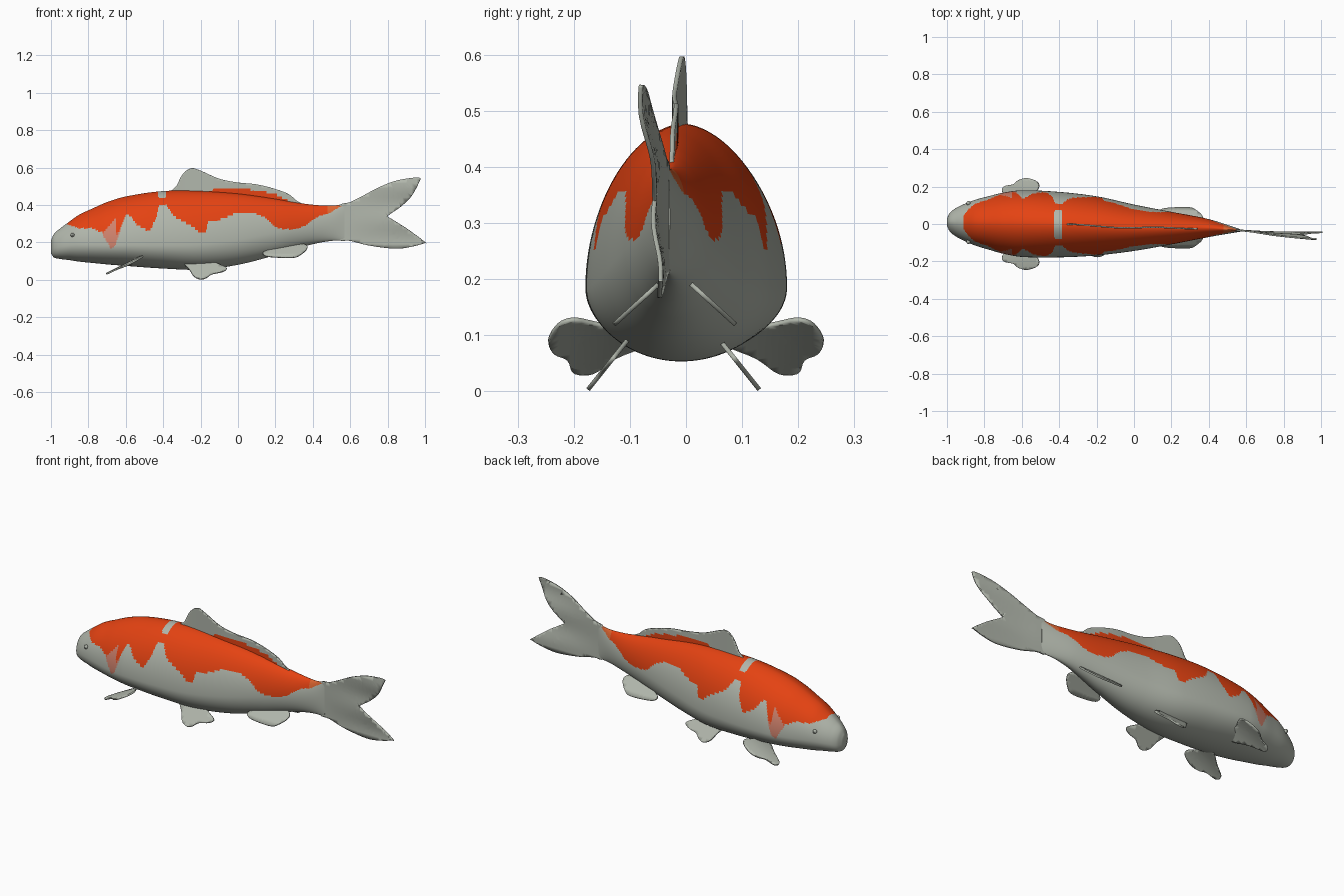
import bpy, bmesh, math
from mathutils import Vector

if "Cube" in bpy.data.objects:
    bpy.data.objects.remove(bpy.data.objects["Cube"])


def mat(name, rgb):
    m = bpy.data.materials.new(name)
    m.diffuse_color = (*rgb, 1)
    m.use_nodes = True
    m.node_tree.nodes["Principled BSDF"].inputs["Base Color"].default_value = m.diffuse_color
    return m


GREY = mat("pale grey", (0.44, 0.47, 0.41))
RED = mat("orange red", (0.78, 0.055, 0.006))
PINK = mat("faded pink", (0.62, 0.22, 0.15))
ORANGE = mat("light orange", (0.72, 0.13, 0.03))
DARK = mat("eye grey", (0.25, 0.27, 0.24))


def lerp(table, x, col=1):
    """Straight interpolation in a table sorted by its first column."""
    if x <= table[0][0]:
        return table[0][col]
    for a, b in zip(table, table[1:]):
        if x <= b[0]:
            return a[col] + (b[col] - a[col]) * (x - a[0]) / (b[0] - a[0])
    return table[-1][col]


def smooth(table, x, col=1):
    """Hermite interpolation in the same kind of table."""
    n = len(table)
    i = max(0, min(n - 2, sum(r[0] <= x for r in table) - 1))

    def slope(k):
        a, b = table[max(0, k - 1)], table[min(n - 1, k + 1)]
        return (b[col] - a[col]) / (b[0] - a[0])
    a, b = table[i], table[i + 1]
    h = b[0] - a[0]
    t = max(0, min(1, (x - a[0]) / h))
    return ((2*t**3 - 3*t*t + 1) * a[col] + (t**3 - 2*t*t + t) * h * slope(i)
            + (3*t*t - 2*t**3) * b[col] + (t**3 - t*t) * h * slope(i + 1))


# x, sideways bend of the spine
SPINE = [(-1, .01), (-.6, .002), (-.2, -.01), (0, -.02), (.2, -.022),
         (.4, -.022), (.55, -.033), (.7, -.048), (.85, -.058), (1, -.065)]
# x, top z, bottom z, half width, height fraction of widest point
BODY = [(-1, .21, .14, .02, .4), (-.985, .243, .12, .05, .4), (-.95, .275, .111, .077, .4),
        (-.9, .312, .105, .102, .38), (-.85, .347, .097, .122, .36), (-.78, .38, .09, .142, .33),
        (-.7, .415, .082, .163, .31), (-.6, .445, .074, .178, .3), (-.4, .474, .06, .175, .3),
        (-.2, .474, .054, .158, .32), (0, .46, .08, .124, .35), (.2, .432, .131, .087, .4),
        (.3, .415, .162, .068, .43), (.4, .401, .19, .048, .46), (.5, .396, .208, .024, .5),
        (.57, .405, .21, .006, .5)]
# x, lower edge of the red markings
EDGE = [(-.925, .33), (-.91, .295), (-.85, .275), (-.78, .275), (-.72, .25), (-.65, .24),
        (-.63, .27), (-.655, .33), (-.6, .35), (-.57, .34), (-.55, .30), (-.5, .27), (-.47, .265),
        (-.44, .32), (-.42, .40), (-.385, .405), (-.35, .35), (-.33, .33), (-.25, .29),
        (-.2, .25), (-.17, .26), (-.16, .31), (-.1, .32), (0, .36), (.08, .36), (.15, .33),
        (.2, .28), (.25, .268), (.32, .275), (.36, .29), (.4, .32), (.44, .345), (.48, .35),
        (.52, .375), (.555, .395)]
EDGE = sorted(EDGE)
PINK_EDGE = [(-.73, .25), (-.70, .2), (-.68, .165), (-.66, .18), (-.63, .26)]


def body_colour(x, z):
    if x < -.92 or x > .555:
        return 0
    if -.425 < x < -.385 and z > .44:          # pale break across the back
        return 0
    if z > lerp(EDGE, x):
        return 3 if x > .48 else 1
    if -.73 < x < -.63 and z > lerp(PINK_EDGE, x):
        return 2
    return 0


def finish(name, bm, mats):
    bmesh.ops.recalc_face_normals(bm, faces=bm.faces)
    me = bpy.data.meshes.new(name)
    bm.to_mesh(me)
    bm.free()
    for m in mats:
        me.materials.append(m)
    ob = bpy.data.objects.new(name, me)
    bpy.context.collection.objects.link(ob)
    bpy.context.view_layer.objects.active = ob
    ob.select_set(True)
    bpy.ops.object.shade_smooth_by_angle(angle=math.radians(50))
    ob.select_set(False)
    return ob


# Body: egg-shaped rings lofted along the bent spine
bm = bmesh.new()
SEG, RINGS = 112, 300
rings = []
for i in range(RINGS + 1):
    x = -1 + 1.57 * (i / RINGS) ** 1.1
    top, bot, hw, fr = (smooth(BODY, x, c) for c in (1, 2, 3, 4))
    mid, cy = bot + (top - bot) * fr, smooth(SPINE, x)
    ring = []
    for k in range(SEG):
        a = 2 * math.pi * k / SEG
        c, s = math.cos(a), math.sin(a)
        w = math.copysign(abs(c) ** (1.12 if s > 0 else 1), c)
        z = mid + s * ((top - mid) if s > 0 else (mid - bot))
        ring.append(bm.verts.new((x, cy + hw * w, z)))
    rings.append(ring)
for r0, r1 in zip(rings, rings[1:]):
    for k in range(SEG):
        j = (k + 1) % SEG
        f = bm.faces.new((r0[k], r0[j], r1[j], r1[k]))
        p = f.calc_center_median()
        f.material_index = body_colour(p.x, p.z)
bm.faces.new(rings[0])
bm.faces.new(rings[-1])
finish("body", bm, [GREY, RED, PINK, ORANGE])


def fin(name, outline, place, step, colour=None, thick=.008):
    """Rounded flat outline, sliced into a fine sheet, bent by place(u, v), thickened."""
    n, pts = len(outline), []
    for i in range(n):
        p0, p1, p2, p3 = (Vector(outline[(i + d) % n]) for d in (-1, 0, 1, 2))
        for t in (0, .25, .5, .75):
            pts.append(.5 * (2*p1 + (p2 - p0)*t + (2*p0 - 5*p1 + 4*p2 - p3)*t*t
                             + (3*p1 - p0 - 3*p2 + p3)*t**3))
    bm = bmesh.new()
    face = bm.faces.new([bm.verts.new((p.x, p.y, 0)) for p in pts])
    bmesh.ops.triangulate(bm, faces=[face])
    for axis in (0, 1):
        lo, hi = min(p[axis] for p in pts), max(p[axis] for p in pts)
        no = (1, 0, 0) if axis == 0 else (0, 1, 0)
        for k in range(1, int((hi - lo) / step) + 1):
            co = [0, 0, 0]
            co[axis] = lo + k * step
            bmesh.ops.bisect_plane(bm, geom=bm.verts[:] + bm.edges[:] + bm.faces[:],
                                   plane_co=co, plane_no=no, dist=1e-5)
    for f in bm.faces:
        p = f.calc_center_median()
        f.material_index = colour(p.x, p.y) if colour else 0
    for v in bm.verts:
        v.co = place(v.co.x, v.co.y)
    ob = finish(name, bm, [GREY, RED])
    mod = ob.modifiers.new("thickness", "SOLIDIFY")
    mod.thickness, mod.offset = thick, 0


# Dorsal fin, red along its rear base
FIN_RED = [(-.17, .46), (-.12, .492), (0, .488), (.1, .478), (.2, .455), (.28, .42)]
fin("dorsal_fin",
    [(-.36, .46), (-.33, .5), (-.295, .565), (-.25, .596), (-.2, .583), (-.1, .54), (0, .52),
     (.1, .51), (.2, .485), (.27, .458), (.31, .425), (.335, .405), (.2, .41), (0, .44), (-.2, .45)],
    lambda x, z: (x, smooth(SPINE, x) + .004 * math.sin(x * 14), z), .014,
    lambda x, z: int(-.17 < x < .28 and z < lerp(FIN_RED, x)))

# Forked tail fin
fin("tail_fin",
    [(.54, .395), (.6, .415), (.67, .45), (.75, .493), (.84, .528), (.92, .543), (.97, .545),
     (.972, .53), (.93, .45), (.87, .39), (.805, .345), (.81, .332), (.9, .275), (1, .202),
     (.995, .195), (.93, .177), (.84, .166), (.7, .183), (.6, .208), (.54, .215), (.53, .3)],
    lambda x, z: (x, smooth(SPINE, x) - .1 * (z - .36) * max(0, (x - .55) / .45)
                  + .004 * math.sin(z * 35) * max(0, x - .55) / .3, z), .025)

# Paired lower fins, mirrored across the spine
for side, word in ((-1, "near"), (1, "far")):
    fin("pectoral_fin_" + word,
        [(-.57, .07), (-.64, .125), (-.7, .165), (-.695, .2), (-.645, .212), (-.615, .235),
         (-.57, .245), (-.52, .228), (-.508, .2), (-.53, .15), (-.53, .08)],
        lambda x, y: (x, side * y, .112 + .5 * (x + .52)
                      + .012 * math.sin((y - .08) * 18)), .02)
    fin("pelvic_fin_" + word,
        [(-.29, .092), (-.24, .11), (-.17, .108), (-.1, .082), (-.06, .06), (-.085, .042),
         (-.14, .03), (-.17, .01), (-.2, .003), (-.235, .018), (-.26, .055)],
        lambda x, z: (x, -.022 + side * (.075 + (.1 - z) * .8), z), .02)
    fin("anal_fin_" + word,
        [(.135, .145), (.15, .127), (.22, .12), (.3, .12), (.335, .135), (.365, .16),
         (.368, .18), (.33, .195), (.25, .19), (.18, .165)],
        lambda x, z: (x, -.02 + side * (.03 + (.19 - z) * 1.1), z), .02)
    # Eye with a small dark pupil
    for name, r, push, m in (("eye_", .011, .0, GREY), ("pupil_", .007, .006, DARK)):
        bm = bmesh.new()
        bmesh.ops.create_uvsphere(bm, u_segments=16, v_segments=10, radius=r)
        for v in bm.verts:
            v.co += Vector((-.885, .008 + side * (.103 + push), .24))
        finish(name + word, bm, [m])
